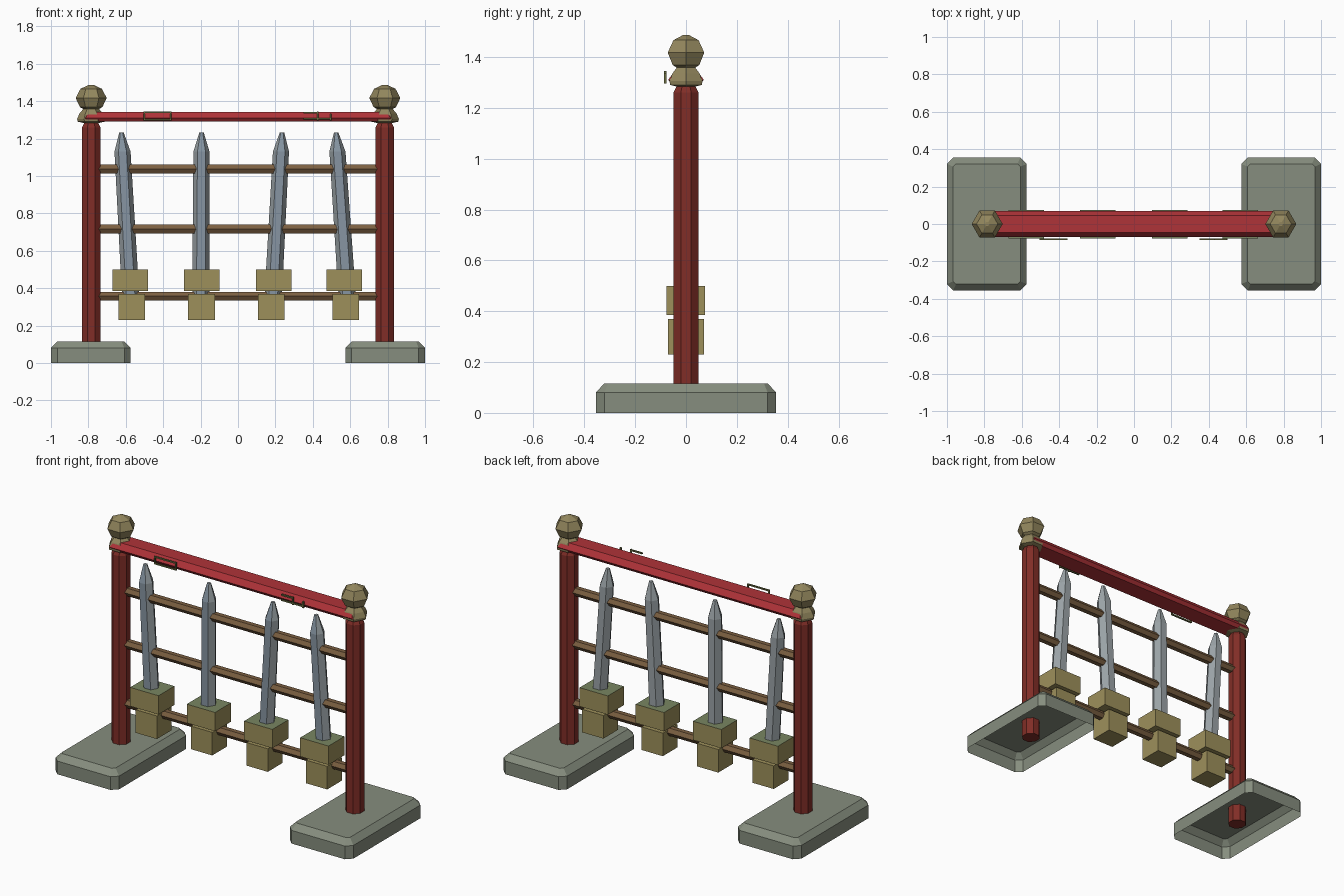
import bpy, bmesh
from math import sin, cos, pi
from mathutils import Vector

if "Cube" in bpy.data.objects:
    bpy.data.objects.remove(bpy.data.objects["Cube"], do_unlink=True)


def material(name, r, g, b):
    m = bpy.data.materials.new(name)
    m.use_nodes = True
    m.diffuse_color = (r, g, b, 1)
    m.node_tree.nodes["Principled BSDF"].inputs["Base Color"].default_value = (r, g, b, 1)
    return m


STONE = material("grey stone", .24, .27, .21)
POST = material("dark red wood", .22, .027, .02)
BEAM = material("bright red paint", .43, .033, .04)
BRASS = material("aged brass", .29, .24, .11)
GOLD = material("dull gold", .34, .28, .105)
MOSS = material("moss green", .19, .24, .12)
WOOD = material("brown wood", .2, .115, .053)
STEEL = material("pale steel", .33, .37, .39)
BLUE = material("blue steel", .24, .30, .36)
TRIM = material("olive trim", .15, .16, .055)


def finish(name, bm, *mats, rule=None):
    bmesh.ops.recalc_face_normals(bm, faces=bm.faces)
    bm.normal_update()
    if rule:
        for f in bm.faces:
            f.material_index = int(rule(f))
    mesh = bpy.data.meshes.new(name)
    bm.to_mesh(mesh)
    bm.free()
    for m in mats:
        mesh.materials.append(m)
    obj = bpy.data.objects.new(name, mesh)
    bpy.context.scene.collection.objects.link(obj)
    return obj


def loft(rings, bottom=True, top=True):
    """Skin a stack of rings that have equal point counts."""
    bm = bmesh.new()
    loops = [[bm.verts.new(p) for p in ring] for ring in rings]
    n = len(loops[0])
    for a, b in zip(loops, loops[1:]):
        for i in range(n):
            j = (i + 1) % n
            bm.faces.new((a[i], a[j], b[j], b[i]))
    if bottom:
        bm.faces.new(loops[0])
    if top:
        bm.faces.new(loops[-1])
    return bm


def ring(n, r, x, z, turn=0.0):
    return [Vector((x + r * cos(2 * pi * i / n + turn), r * sin(2 * pi * i / n + turn), z))
            for i in range(n)]


def cut_rect(x, z, hx, hy, c):
    """Rectangle with chamfered corners."""
    pts = [(hx, hy - c), (hx - c, hy), (c - hx, hy), (-hx, hy - c),
           (-hx, c - hy), (c - hx, -hy), (hx - c, -hy), (hx, c - hy)]
    return [Vector((x + a, b, z)) for a, b in pts]


def box(name, center, size, *mats, rule=None):
    bm = bmesh.new()
    bmesh.ops.create_cube(bm, size=1)
    bmesh.ops.scale(bm, vec=size, verts=bm.verts)
    bmesh.ops.translate(bm, vec=center, verts=bm.verts)
    return finish(name, bm, *mats, rule=rule)


# Stone feet (open underneath), posts and finials
for side, s in (("left", 1), ("right", -1)):
    fx, px = s * .787, s * .785
    finish(side + "_foot", loft([cut_rect(fx, 0, .213, .355, .034),
                                 cut_rect(fx, .08, .213, .355, .034),
                                 cut_rect(fx, .115, .18, .322, .015)], bottom=False), STONE)
    finish(side + "_post", loft([ring(8, r, px, z, pi / 8) for r, z in
                                 ((.053, .01), (.053, 1.26), (.036, 1.292))]), POST)
    profile = [(.04, 1.283), (.072, 1.29), (.075, 1.305), (.062, 1.335), (.042, 1.358),
               (.06, 1.368), (.083, 1.417), (.057, 1.466), (.012, 1.487)]
    finish(side + "_finial", loft([ring(6, r, px, z) for r, z in profile]), BRASS)


# Top beam with pointed ends
def beam_ring(hx, hy, z):
    pts = [(hx, 0), (hx - .04, hy), (.04 - hx, hy), (-hx, 0), (.04 - hx, -hy), (hx - .04, -hy)]
    return [Vector((a, b, z)) for a, b in pts]


finish("top_beam", loft([beam_ring(.845, .055, 1.29), beam_ring(.855, .07, 1.31),
                         beam_ring(.835, .046, 1.343)]), BEAM)

# Three hexagonal rails
for name, z in (("lower", .357), ("middle", .716), ("upper", 1.037)):
    ends = [[Vector((x, .029 * cos(i * pi / 3), z + .027 * sin(i * pi / 3)))
             for i in range(6)] for x in (-.75, .75)]
    finish(name + "_rail", loft(ends), WOOD)

# Four leaning blades with block guards and grips
SWORDS = ((-.623, -.582, -.575, -.567), (-.195, -.198, -.195, -.195),
          (.235, .196, .19, .178), (.525, .574, .567, .577))
for i, (tip, base, guard, grip) in enumerate(SWORDS, 1):
    def at(z):
        return base + (tip - base) * (z - .5) / .73

    finish(f"blade_{i}", loft([ring(6, r, at(z), z) for r, z in
                               ((.046, .30), (.046, .5), (.043, 1.13), (.012, 1.232))]),
           STEEL, BLUE, rule=lambda f: f.normal.y < -.95)
    box(f"guard_{i}", (guard, -.001, .443), (.19, .153, .114), GOLD, MOSS,
        rule=lambda f: f.normal.z > .9)
    box(f"grip_{i}", (grip, 0, .3), (.142, .14, .14), GOLD)

# Thin trim bars on the front of the beam: (x0, x1, z0, z1)
BARS = ((-.505, -.355, 1.336, 1.344), (-.505, -.355, 1.296, 1.304),
        (-.505, -.497, 1.296, 1.344), (-.363, -.355, 1.296, 1.344),
        (.35, .43, 1.334, 1.342), (.35, .5, 1.302, 1.31),
        (.422, .43, 1.296, 1.344), (.492, .5, 1.296, 1.335))
for i, (x0, x1, z0, z1) in enumerate(BARS, 1):
    box(f"trim_bar_{i}", ((x0 + x1) / 2, -.082, (z0 + z1) / 2),
        (x1 - x0, .009, z1 - z0), TRIM)
